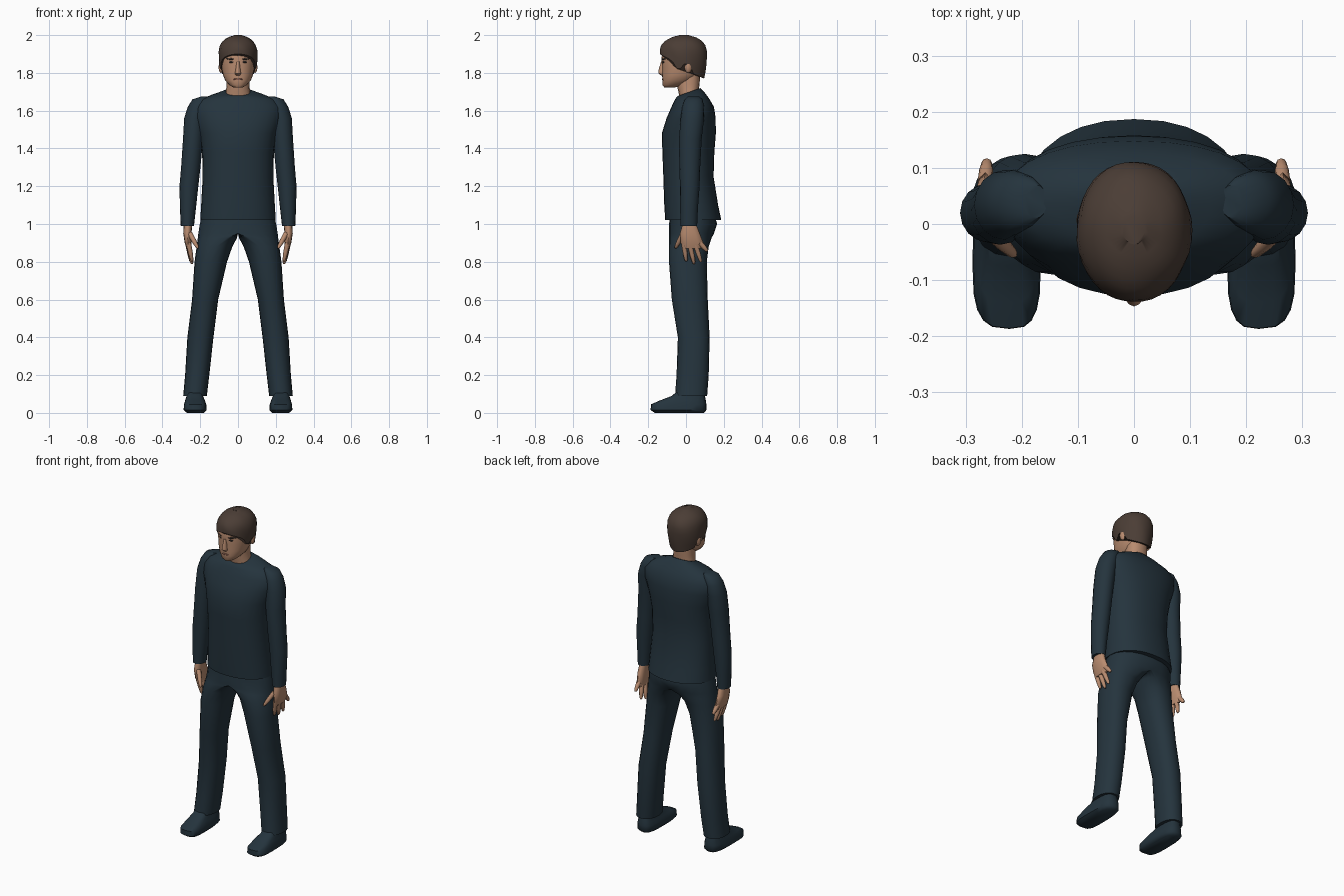
import bpy, bmesh, math
from mathutils import Vector, Matrix

cube = bpy.data.objects.get("Cube")
if cube:
    bpy.data.objects.remove(cube)


def material(name, colour):
    m = bpy.data.materials.new(name)
    m.use_nodes = True
    m.diffuse_color = (*colour, 1)
    bsdf = m.node_tree.nodes["Principled BSDF"]
    bsdf.inputs["Base Color"].default_value = (*colour, 1)
    bsdf.inputs["Roughness"].default_value = 0.9
    return m


NAVY = material("dark navy cloth", (0.018, 0.034, 0.047))
SKIN = material("skin", (0.48, 0.26, 0.16))
HAIR = material("brown hair", (0.07, 0.047, 0.036))
LIP = material("lips", (0.30, 0.13, 0.09))
DARK = material("dark eyes", (0.02, 0.016, 0.014))


def finish(bm, name, mat, mirror=False, angle=50):
    """Turn a bmesh into a smooth-shaded object, mirrored over x if asked."""
    bmesh.ops.recalc_face_normals(bm, faces=bm.faces)
    mesh = bpy.data.meshes.new(name)
    bm.to_mesh(mesh)
    bm.free()
    mesh.materials.append(mat)
    ob = bpy.data.objects.new(name, mesh)
    bpy.context.collection.objects.link(ob)
    if mirror:
        ob.modifiers.new("Mirror", "MIRROR").merge_threshold = 0.0005
    bpy.ops.object.select_all(action="DESELECT")
    ob.select_set(True)
    bpy.context.view_layer.objects.active = ob
    bpy.ops.object.shade_smooth_by_angle(angle=math.radians(angle))
    return ob


def skin_rings(bm, rings):
    """Bridge equal-length rings of points and cap both ends."""
    vs = [[bm.verts.new(p) for p in r] for r in rings]
    n = len(vs[0])
    for a, b in zip(vs, vs[1:]):
        for i in range(n):
            j = (i + 1) % n
            bm.faces.new((a[i], a[j], b[j], b[i]))
    bm.faces.new(vs[0])
    bm.faces.new(vs[-1])


def section(z, x0, xc, x1, y0, yc, y1, tilt=0, n=20, e=0.9):
    """Level cross-section with its own radius to each of the four sides."""
    pts = []
    for i in range(n):
        a = 2 * math.pi * i / n
        c, s = math.cos(a), math.sin(a)
        u, v = abs(c) ** e, abs(s) ** e
        x = xc + u * (x1 - xc) if c > 0 else xc - u * (xc - x0)
        y = yc + v * (y1 - yc) if s > 0 else yc - v * (yc - y0)
        pts.append((x, y, z + tilt * (y - yc)))
    return pts


def loft(name, mat, rows, mirror=False, n=20, e=0.9):
    bm = bmesh.new()
    skin_rings(bm, [section(*r, n=n, e=e) for r in rows])
    if mirror:
        # open the centre seam
        inner = [f for f in bm.faces if all(abs(v.co.x) < 1e-3 for v in f.verts)]
        bmesh.ops.delete(bm, geom=inner, context="FACES")
    return finish(bm, name, mat, mirror)


def centred(rows):
    return [(z, -w, 0, w, *rest) for z, w, *rest in rows]


def rounded(rows):
    return [(z, x - rx, x, x + rx, y - ry, y, y + ry) for z, x, y, rx, ry in rows]


def blob(name, mat, loc, size, turn=0, roll=0, mirror=False):
    """Squashed sphere, used for ears and thin face details."""
    bm = bmesh.new()
    m = (Matrix.Translation(loc) @ Matrix.Rotation(math.radians(turn), 4, "Z")
         @ Matrix.Rotation(math.radians(roll), 4, "Y") @ Matrix.Diagonal((*size, 1)))
    bmesh.ops.create_uvsphere(bm, u_segments=12, v_segments=8, radius=1, matrix=m)
    return finish(bm, name, mat, mirror)


# Sweater body, from hem to tilted collar
loft("sweater_body", NAVY, centred([
    (1.02, .20, -.11, .03, .187), (1.10, .195, -.115, .03, .17),
    (1.25, .187, -.12, .02, .146), (1.38, .19, -.125, .02, .15),
    (1.48, .205, -.128, .03, .158), (1.56, .232, -.103, .035, .157),
    (1.62, .235, -.077, .04, .148), (1.66, .20, -.058, .04, .125),
    (1.685, .135, -.05, .035, .10, .15), (1.70, .078, -.045, .02, .075, .35),
]), n=28)

# Sleeves, shoulder to cuff
loft("sleeves", NAVY, rounded([
    (1.675, .175, .04, .02, .03), (1.66, .198, .04, .043, .047),
    (1.62, .215, .038, .051, .058), (1.56, .230, .034, .055, .062),
    (1.45, .238, .023, .053, .06), (1.30, .250, .02, .051, .055),
    (1.20, .260, .02, .050, .052), (1.08, .265, .016, .042, .047),
    (.99, .268, .015, .035, .044),
]), mirror=True, n=16, e=1)

# Trousers, waist to ankle
loft("trousers", NAVY, [
    (1.05, 0, 0, .19, -.08, .03, .15), (1.0, 0, 0, .202, -.09, .03, .165),
    (.95, 0, 0, .21, -.09, .03, .148), (.925, .006, .06, .213, -.09, .03, .135),
    (.88, .03, .115, .219, -.09, .02, .12), (.80, .058, .145, .23, -.09, .01, .11),
    (.60, .105, .175, .243, -.075, .02, .115), (.40, .13, .195, .268, -.043, .04, .125),
    (.20, .152, .215, .28, -.05, .035, .12), (.09, .165, .228, .29, -.058, .03, .112),
], mirror=True)

# Shoes
loft("shoes", NAVY, [
    (0, .18, .222, .27, -.165, -.06, .095), (.015, .166, .222, .288, -.187, -.07, .108),
    (.045, .168, .222, .286, -.186, -.07, .108), (.065, .175, .222, .28, -.14, -.05, .105),
    (.09, .185, .226, .272, -.075, 0, .10), (.12, .19, .228, .268, -.04, .02, .09),
], mirror=True, e=0.65)

# Hands: palm plus tapered fingers
loft("palms", SKIN, [
    (1.0, .242, .266, .288, -.018, .018, .054), (.95, .246, .268, .29, -.032, .02, .073),
    (.90, .246, .265, .282, -.028, .03, .092), (.87, .248, .26, .272, -.015, .03, .08),
], mirror=True, n=12)
bm = bmesh.new()
fingers = [((.255, -.015, .95), (.212, -.056, .872)), ((.262, -.012, .90), (.243, .002, .802)),
           ((.262, .02, .89), (.243, .043, .788)), ((.264, .05, .89), (.248, .08, .798)),
           ((.265, .074, .90), (.262, .114, .855))]
for start, tip in fingers:
    a, b = Vector(start), Vector(tip)
    q = (b - a).to_track_quat("Z", "Y")
    rings = []
    for t, r in ((0, .014), (.55, .0125), (.9, .009), (1, .004)):
        rings.append([a.lerp(b, t) + q @ Vector((r * math.cos(k), r * math.sin(k), 0))
                      for k in (i * math.pi / 4 for i in range(8))])
    skin_rings(bm, rings)
finish(bm, "fingers", SKIN, mirror=True)

# Neck and head
loft("neck", SKIN, centred([
    (1.65, .075, -.03, .02, .065), (1.70, .064, -.04, .02, .066),
    (1.74, .06, -.05, .02, .072), (1.79, .06, -.05, .02, .075),
]), n=16)
loft("head", SKIN, centred([
    (1.723, .025, -.115, -.09, -.06), (1.735, .045, -.124, -.07, 0),
    (1.76, .068, -.124, -.05, .04), (1.79, .08, -.127, -.03, .07),
    (1.83, .088, -.125, -.02, .085), (1.875, .092, -.130, -.015, .095),
    (1.92, .09, -.124, -.01, .09), (1.96, .06, -.085, -.01, .06),
]), n=24)
loft("nose", SKIN, centred([
    (1.787, .012, -.132, -.12, -.10), (1.797, .018, -.146, -.12, -.10),
    (1.81, .014, -.147, -.12, -.10), (1.86, .008, -.132, -.12, -.10),
]), n=12)

# Face details
blob("ears", SKIN, (.09, .012, 1.83), (.012, .02, .03), 15, mirror=True)
blob("eyebrows", HAIR, (.042, -.119, 1.874), (.024, .004, .005), 29, -4, mirror=True)
blob("eyes", DARK, (.038, -.117, 1.858), (.017, .004, .006), 29, mirror=True)
blob("mouth", LIP, (0, -.124, 1.766), (.026, .004, .005))

# Hair: dome whose lower edge drops at the sideburns and nape
HAIRLINE = [(-1, 1.90), (-.75, 1.885), (-.5, 1.865), (-.3, 1.82), (-.12, 1.825),
            (.05, 1.855), (.25, 1.84), (.45, 1.795), (1, 1.77)]


def hair_edge(s):
    for (a, za), (b, zb) in zip(HAIRLINE, HAIRLINE[1:]):
        if s <= b:
            return za + (zb - za) * (s - a) / (b - a)
    return HAIRLINE[-1][1]


def hair_point(angle, t):
    c, s = math.cos(angle), math.sin(angle)
    low = hair_edge(s)
    z = low + (2.0 - low) * math.sin(t * math.pi / 2)
    up, down = max(0, (z - 1.9) / .1), max(0, (1.88 - z) / .11)
    r = max(0.04, 1 - up ** 2.4) ** .5 * (1 - .14 * down ** 1.5)
    r *= 1 + .012 * math.sin(5 * angle + 9 * t)
    return (.103 * c * r, -.01 + s * r * (.122 if s > 0 else .13), z)


bm = bmesh.new()
skin_rings(bm, [[hair_point(i * math.pi / 20, k / 9) for i in range(40)] for k in range(10)])
finish(bm, "hair", HAIR, angle=60)
